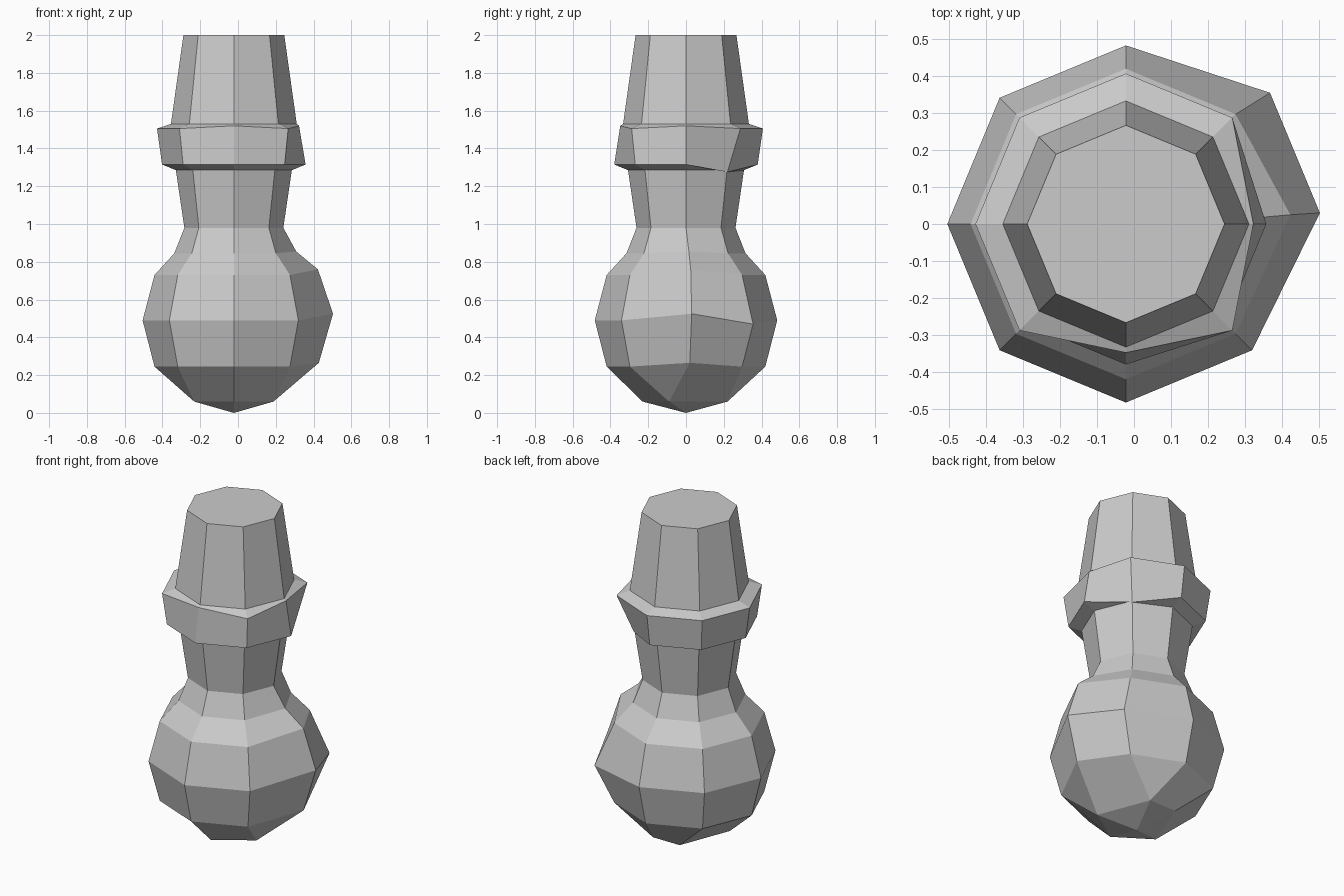
import bpy
import bmesh
from math import cos, sin, tau

if "Cube" in bpy.data.objects:
    bpy.data.objects.remove(bpy.data.objects["Cube"], do_unlink=True)

SIDES = 8
AXIS_X = -0.022

grey = bpy.data.materials.new("plain grey")
grey.use_nodes = True
grey.diffuse_color = (0.6, 0.6, 0.6, 1)
grey.node_tree.nodes["Principled BSDF"].inputs["Base Color"].default_value = grey.diffuse_color


def ring(radius, z, **moved):
    """Octagon of points; moved gives a corner (c0 = +x, counterclockwise) its own place."""
    points = []
    for i in range(SIDES):
        a = tau * i / SIDES
        point = (radius * cos(a), radius * sin(a), z)
        points.append(moved.get(f"c{i}", point))
    return points


def at(corner, radius, z):
    a = tau * corner / SIDES
    return (radius * cos(a), radius * sin(a), z)


def loft(name, rings, cap_top=False, foot=None):
    """Skin the rings from bottom to top; the foot is a smaller ring with fewer corners."""
    bm = bmesh.new()
    add = lambda p: bm.verts.new((p[0] + AXIS_X, p[1], p[2]))
    loops = [[add(p) for p in r] for r in rings]
    for low, high in zip(loops, loops[1:]):
        for i in range(SIDES):
            j = (i + 1) % SIDES
            bm.faces.new((low[i], low[j], high[j], high[i]))
    if cap_top:
        bm.faces.new(loops[-1])
    if foot:
        points, links = foot
        base = [add(p) for p in points]
        tip = add((0, 0, 0))
        first = loops[0]
        for i in range(SIDES):
            j = (i + 1) % SIDES
            a, b = base[links[i]], base[links[j]]
            bm.faces.new((a, first[j], first[i]) if a is b else (a, b, first[j], first[i]))
        # Corner two of the octagon sits above a base edge
        for i in range(len(base)):
            bm.faces.new((tip, base[(i + 1) % len(base)], base[i]))
    mesh = bpy.data.meshes.new(name)
    bm.to_mesh(mesh)
    bm.free()
    mesh.materials.append(grey)
    obj = bpy.data.objects.new(name, mesh)
    bpy.context.collection.objects.link(obj)
    return obj


# Faceted bulb with a five-cornered foot and a slightly raised left side
foot_points = [(0.21, -0.09, 0.06), (0.09, 0.22, 0.06), (-0.09, 0.22, 0.06),
               (-0.21, -0.09, 0.06), (0, -0.23, 0.06)]
foot_links = [0, 1, 1, 2, 3, 3, 4, 0]
waist = ring(0.262, 0.98)
loft("bulb", [
    ring(0.42, 0.245, c0=(0.45, 0.02, 0.265)),
    ring(0.483, 0.49, c0=(0.525, 0.03, 0.525), c1=(0.39, 0.355, 0.47)),
    ring(0.42, 0.73, c0=(0.445, 0.025, 0.76)),
    ring(0.315, 0.845, c0=(0.33, 0.015, 0.855)),
    waist,
], foot=(foot_points, foot_links))

# Flaring neck
neck_top = ring(0.307, 1.285)
loft("neck", [waist, neck_top])

# Collar with three corners tucked against the neck and the cap
cap_base = ring(0.333, 1.53)
loft("collar", [
    neck_top,
    ring(0.38, 1.315, c1=at(1, 0.31, 1.275)),
    ring(0.407, 1.505, c0=at(0, 0.345, 1.52), c6=at(6, 0.348, 1.52)),
    cap_base,
])

# Tapered cap
loft("cap", [cap_base, ring(0.267, 2.0)], cap_top=True)
